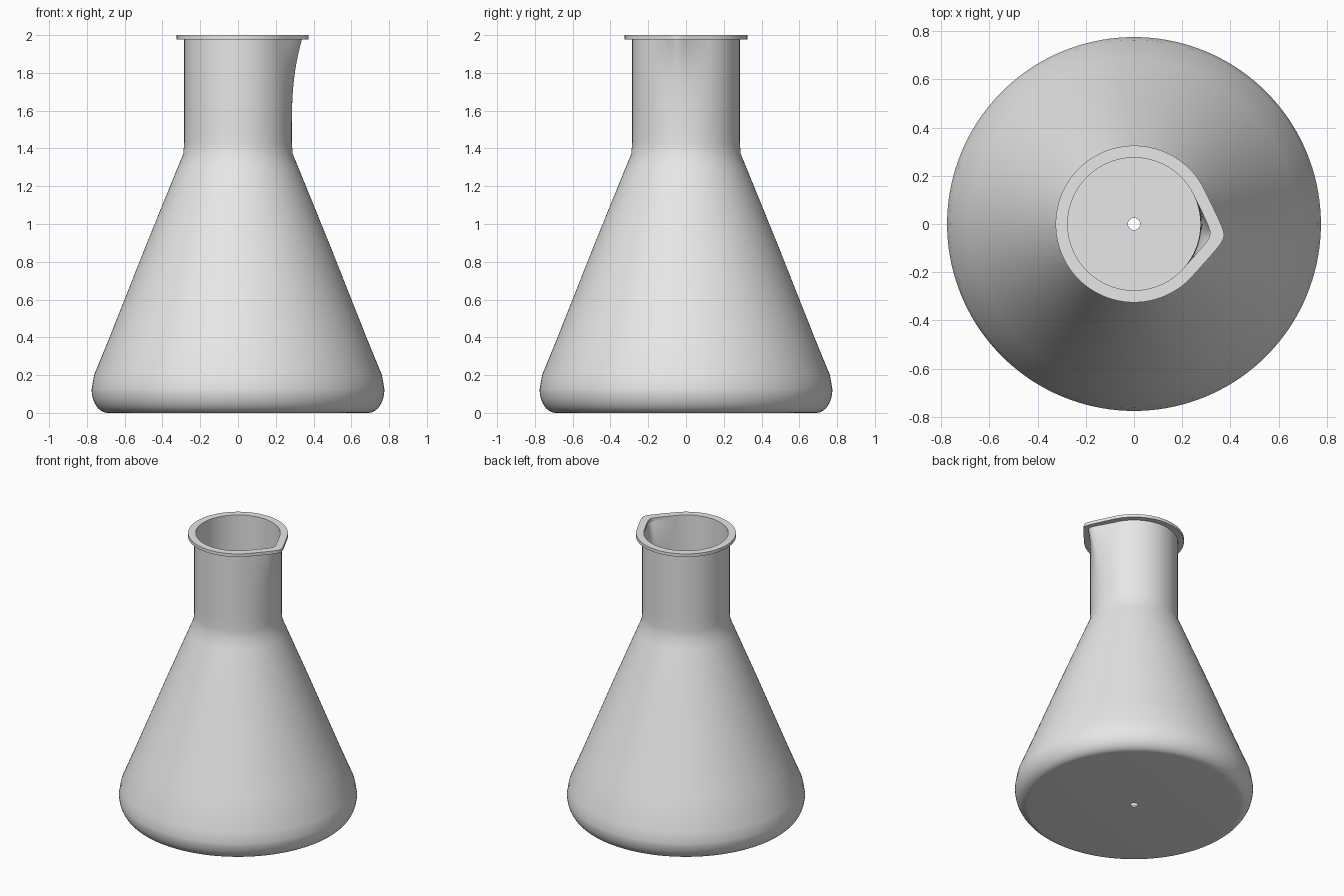
import bpy, bmesh, math

if "Cube" in bpy.data.objects:
    bpy.data.objects.remove(bpy.data.objects["Cube"], do_unlink=True)

SEGMENTS = 144
WALL = 0.01
HOLE = 0.025
RIM_Z = 1.978
SPOUT_ANGLE = math.radians(-8)
SPOUT_SPREAD = 0.6

grey = bpy.data.materials.new("plain grey")
grey.use_nodes = True
grey.diffuse_color = (0.8, 0.8, 0.8, 1)
grey.node_tree.nodes["Principled BSDF"].inputs["Base Color"].default_value = (0.8, 0.8, 0.8, 1)


def spout_bulge(radius, angle):
    """Extra radius of a pinched lip: straight tangents meeting at a rounded tip."""
    d = math.atan2(math.sin(angle - SPOUT_ANGLE), math.cos(angle - SPOUT_ANGLE))
    soft = math.hypot(d, 0.07)
    return radius / math.cos(max(SPOUT_SPREAD - soft, 0)) - radius


def neck_strength(z):
    """How far the spout has swollen out at this height of the neck."""
    return 1.25 * max((z - 1.5) / (RIM_Z - 1.5), 0) ** 2.4


def lathe(name, profile, strength):
    """Spin a closed profile about z, pushing the spout out by strength(z)."""
    bm = bmesh.new()
    rings = []
    for i in range(SEGMENTS):
        a = math.tau * i / SEGMENTS
        ring = []
        for r, z in profile:
            s = strength(z)
            rr = r + (s * spout_bulge(r, a) if s else 0)
            ring.append(bm.verts.new((rr * math.cos(a), rr * math.sin(a), z)))
        rings.append(ring)
    n = len(profile)
    for i in range(SEGMENTS):
        one, two = rings[i], rings[(i + 1) % SEGMENTS]
        for j in range(n):
            k = (j + 1) % n
            bm.faces.new((one[j], two[j], two[k], one[k]))
    bmesh.ops.recalc_face_normals(bm, faces=bm.faces)
    mesh = bpy.data.meshes.new(name)
    bm.to_mesh(mesh)
    bm.free()
    mesh.materials.append(grey)
    obj = bpy.data.objects.new(name, mesh)
    bpy.context.collection.objects.link(obj)
    bpy.ops.object.select_all(action="DESELECT")
    obj.select_set(True)
    bpy.context.view_layer.objects.active = obj
    bpy.ops.object.shade_smooth_by_angle(angle=math.radians(35))
    return obj


# Outer profile: flat base with a small central hole, then the rounded foot
outer = [(HOLE, 0)]
for i in range(11):
    t = math.pi / 2 * i / 10
    outer.append((0.69 + 0.085 * math.sin(t), 0.125 - 0.125 * math.cos(t)))

# Conical side and shoulder
outer += [(0.762, 0.2), (0.68, 0.4), (0.482, 0.9), (0.315, 1.31), (0.29, 1.37), (0.285, 1.43)]

# Straight neck, sliced finely where the spout swells
outer += [(0.285, 1.5 + (RIM_Z - 1.5) * i / 14) for i in range(15)]

# Thin inner wall follows the outer one
inner = [(max(r - WALL, HOLE), max(z, WALL)) for r, z in reversed(outer)]
lathe("flask_body", outer + inner, neck_strength)

# Flat flared rim with the pinched pouring lip
lathe("pouring_rim", [(0.275, RIM_Z), (0.325, RIM_Z), (0.325, 2), (0.275, 2)], lambda z: 1)
